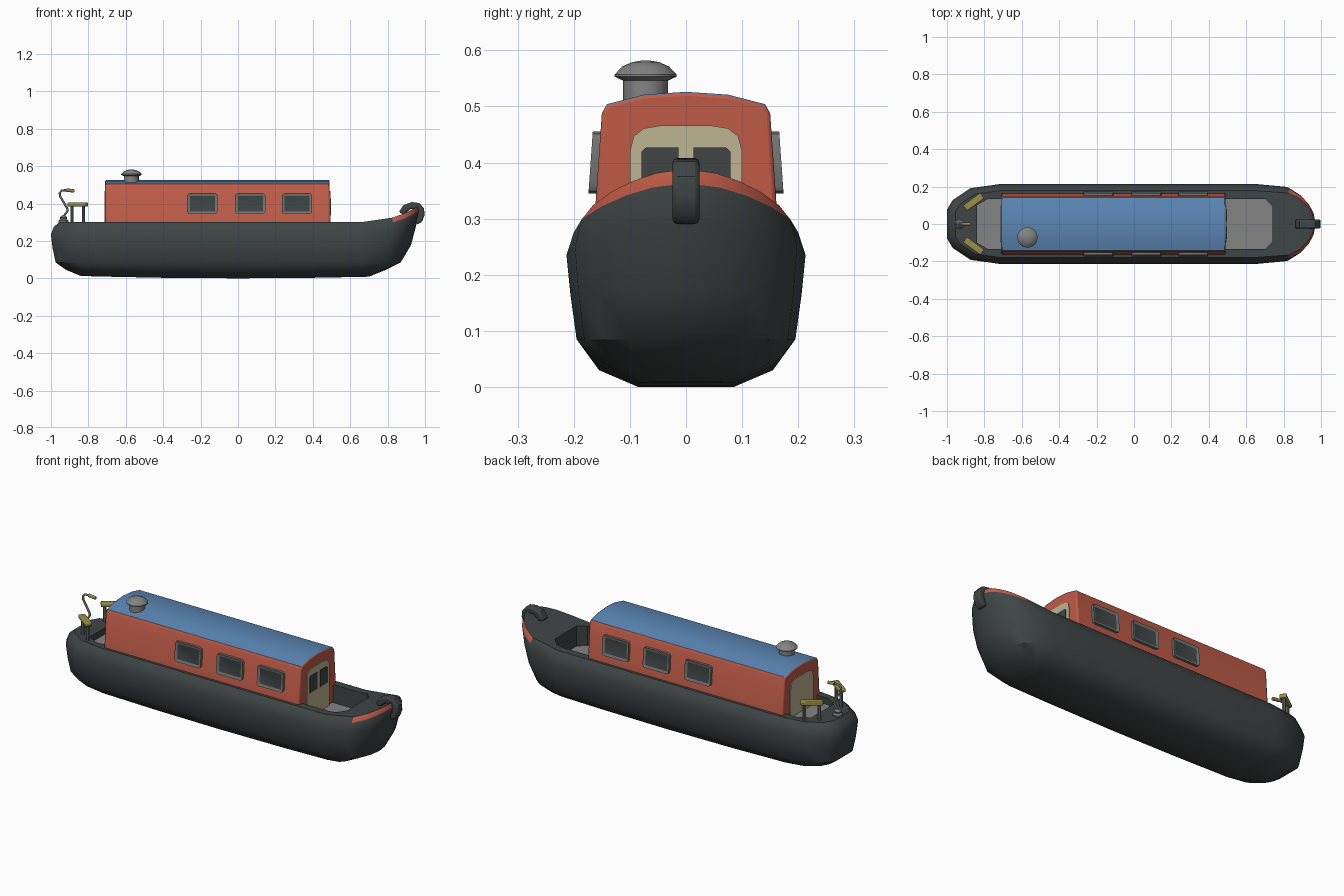
import bpy, bmesh, math
from mathutils import Vector as V

if "Cube" in bpy.data.objects:
    bpy.data.objects.remove(bpy.data.objects["Cube"])


def material(name, rgb):
    m = bpy.data.materials.new(name)
    m.diffuse_color = (*rgb, 1)
    m.use_nodes = True
    m.node_tree.nodes["Principled BSDF"].inputs["Base Color"].default_value = m.diffuse_color
    return m


DARK = material("dark hull grey", (0.050, 0.060, 0.060))
RED = material("brick red", (0.52, 0.105, 0.064))
BLUE = material("roof blue", (0.105, 0.24, 0.46))
FLOOR = material("floor grey", (0.23, 0.23, 0.23))
METAL = material("metal grey", (0.17, 0.18, 0.18))
CREAM = material("cream", (0.52, 0.46, 0.29))
OLIVE = material("olive yellow", (0.32, 0.28, 0.065))


def finish(name, bm, *mats, angle=35, bevel=0):
    bmesh.ops.recalc_face_normals(bm, faces=bm.faces)
    me = bpy.data.meshes.new(name)
    bm.to_mesh(me)
    bm.free()
    ob = bpy.data.objects.new(name, me)
    bpy.context.collection.objects.link(ob)
    for m in mats:
        me.materials.append(m)
    if bevel:
        b = ob.modifiers.new("bevel", 'BEVEL')
        b.width, b.segments, b.limit_method = bevel, 2, 'ANGLE'
        b.angle_limit = math.radians(50)
    smooth(ob, angle)
    return ob


def smooth(ob, angle=35):
    bpy.ops.object.select_all(action='DESELECT')
    ob.select_set(True)
    bpy.context.view_layer.objects.active = ob
    bpy.ops.object.shade_smooth_by_angle(angle=math.radians(angle))


def prism_bm(pts, vec):
    bm = bmesh.new()
    f = bm.faces.new([bm.verts.new(p) for p in pts])
    ext = bmesh.ops.extrude_face_region(bm, geom=[f], use_keep_orig=True)["geom"]
    bmesh.ops.translate(bm, vec=vec, verts=[g for g in ext if isinstance(g, bmesh.types.BMVert)])
    bmesh.ops.recalc_face_normals(bm, faces=bm.faces)
    return bm


def prism(name, pts, vec, mat, **kw):
    return finish(name, prism_bm(pts, vec), mat, **kw)


def mirrored(half):
    """Close a half outline (a, b>0) into a full one."""
    return half + [(a, -b) for a, b in reversed(half) if b > 1e-6]


def lathe(name, prof, x, y, mat, n=16):
    bm = bmesh.new()
    rings = [[bm.verts.new((x + r * math.cos(k * math.tau / n), y + r * math.sin(k * math.tau / n), z))
              for k in range(n)] for r, z in prof]
    for a, b in zip(rings, rings[1:]):
        for k in range(n):
            bm.faces.new((a[k], a[k - 1], b[k - 1], b[k]))
    bm.faces.new(rings[0])
    bm.faces.new(rings[-1])
    return finish(name, bm, mat)


def tube(name, pts, r, mat):
    cu = bpy.data.curves.new(name, 'CURVE')
    cu.dimensions, cu.bevel_depth, cu.bevel_resolution, cu.use_fill_caps = '3D', r, 2, True
    s = cu.splines.new('POLY')
    s.points.add(len(pts) - 1)
    for p, co in zip(s.points, pts):
        p.co = (*co, 1)
    cu.materials.append(mat)
    ob = bpy.data.objects.new(name, cu)
    bpy.context.collection.objects.link(ob)
    bpy.ops.object.select_all(action='DESELECT')
    ob.select_set(True)
    bpy.context.view_layer.objects.active = ob
    bpy.ops.object.convert(target='MESH')
    smooth(ob, 50)


# Hull: stacked waterlines (z, half width, stern x, bow x, share of bow rise)
LEVELS = [(0.000, 0.085, -0.84, 0.70, 0), (0.03, 0.155, -0.92, 0.78, 0),
          (0.085, 0.195, -0.975, 0.87, 0), (0.165, 0.206, -0.992, 0.925, 0.2),
          (0.235, 0.213, -1.0, 0.955, 0.7), (0.275, 0.20, -0.985, 0.972, 0.95),
          (0.30, 0.178, -0.955, 0.966, 1)]
STERN = [(0, 0), (0, 0.36), (0.11, 0.6), (0.45, 0.9), (1, 1)]
BOW = [(1, 1), (0.46, 0.93), (0.25, 0.75), (0.12, 0.53), (0.04, 0.3), (0, 0)]
bm = bmesh.new()
rings = []
for z, w, xs, xb, k in LEVELS:
    half = [(xs + f * (-0.72 - xs), w * g) for f, g in STERN]
    half += [(x, w) for x in (-0.4, 0, 0.4)]
    half += [(xb + f * (0.66 - xb), w * g) for f, g in BOW]
    ring = half + [(x, -y) for x, y in half[-2:0:-1]]
    rings.append([bm.verts.new((x, y, z + 0.085 * k * max(0, (x - 0.62) / 0.34) ** 2.5
                                + (0.018 * x * x if z < 0.05 else 0))) for x, y in ring])
n, h = len(rings[0]), len(half)
for l, (a, b) in enumerate(zip(rings, rings[1:])):
    for i in range(n):
        j = (i + 1) % n
        f = bm.faces.new((a[i], a[j], b[j], b[i]))
        bow = h - 5 <= i and j <= n - (h - 5)          # painted bow flash
        f.material_index = int(l == len(LEVELS) - 2 and bow and j != 0)
for r in (rings[0], rings[-1]):                        # bottom and deck strips
    bm.faces.new((r[0], r[1], r[-1]))
    bm.faces.new((r[h - 1], r[h - 2], r[h]))
    for i in range(1, h - 2):
        bm.faces.new((r[i], r[i + 1], r[n - i - 1], r[n - i]))
hull = finish("hull", bm, DARK, RED)

# Wells cut in the deck, with floors
for name, half, z in (("front_well", [(0.45, 0.135), (0.70, 0.135), (0.74, 0.095)], 0.20),
                      ("stern_well", [(-0.66, 0.135), (-0.78, 0.135), (-0.84, 0.10)], 0.265)):
    pts = mirrored(half)
    cut = prism(name + "_cutter", [(x, y, z - 0.01) for x, y in pts], (0, 0, 0.3), DARK)
    cut.hide_render = True
    mod = hull.modifiers.new("cut", 'BOOLEAN')
    mod.operation, mod.solver, mod.object = 'DIFFERENCE', 'EXACT', cut
    bpy.context.view_layer.objects.active = hull
    bpy.ops.object.modifier_apply(modifier=mod.name)
    bpy.data.objects.remove(cut)
    prism(name + "_floor", [(x, y, z - 0.012) for x, y in pts], (0, 0, 0.012), FLOOR)
smooth(hull, 40)

# Bow fender strip
outer = [(0.86, 0.355), (0.885, 0.392), (0.93, 0.408), (0.97, 0.402), (0.994, 0.375),
         (0.998, 0.34), (0.985, 0.305), (0.962, 0.288)]
inner = [(0.945, 0.30), (0.962, 0.34), (0.952, 0.368), (0.925, 0.373), (0.885, 0.34)]
prism("bow_fender", [(x, -0.024, z) for x, z in outer + inner], (0, 0.048, 0), DARK, bevel=0.008)

# Cabin with arched roof
prof = mirrored([(0.526, 0), (0.521, 0.075), (0.504, 0.141), (0.488, 0.150), (0.20, 0.170)])
bm = prism_bm([(-0.71, y, z) for z, y in prof], (1.2, 0, 0))
for f in bm.faces:
    f.material_index = int(f.normal.z > 0.8)
finish("cabin", bm, RED, BLUE, bevel=0.007)

# Cabin doors at both ends, glazed at the front
for name, x, d, z0 in (("front_door", 0.488, 1, 0.20), ("stern_door", -0.708, -1, 0.266)):
    door = mirrored([(0.466, 0.045), (0.461, 0.075), (0.447, 0.093), (0.42, 0.10), (z0, 0.10)])
    prism(name, [(x, y, z) for z, y in door], (d * 0.006, 0, 0), CREAM)
for s in (-1, 1):
    pane = [(0.013, 0.335), (0.079, 0.335), (0.079, 0.42), (0.071, 0.427), (0.013, 0.427)]
    prism("door_pane", [(0.49, s * y, z) for y, z in pane], (0.007, 0, 0), DARK)

# Side windows: rounded frames with recessed glass
c = 0.012
for s in (-1, 1):
    for cx in (-0.19, 0.066, 0.316):
        pts = []
        for sx, sz in ((1, 1), (-1, 1), (-1, -1), (1, -1)):
            corner = [(0.08, 0.055 - c), (0.076, 0.051), (0.08 - c, 0.055)]
            for u, v in (corner if sx * sz > 0 else corner[::-1]):
                u, v = sx * u, sz * v
                pts.append((cx + u, s * (0.153 - 0.07 * v), 0.40 + v))
        bm = prism_bm(pts, (0, s * 0.017, 0))
        face = max(bm.faces, key=lambda f: f.calc_center_median().y * s)
        bmesh.ops.inset_individual(bm, faces=[face], thickness=0.014, depth=-0.005)
        face.material_index = 1
        finish("side_window", bm, METAL, DARK)

# Chimney with domed cap
lathe("chimney", [(0.04, 0.50), (0.04, 0.546), (0.055, 0.553), (0.055, 0.557), (0.042, 0.571),
                  (0.024, 0.579), (0.006, 0.582)], -0.57, -0.072, FLOOR)

# Stern seats on posts
a = math.radians(36)
for s in (-1, 1):
    u, w = V((math.cos(a), s * math.sin(a), 0)), V((-math.sin(a), s * math.cos(a), 0))
    mid = V((-0.857, s * 0.118, 0.384))
    prism("stern_seat", [mid + u * i * 0.057 + w * j * 0.018
                         for i, j in ((1, 1), (-1, 1), (-1, -1), (1, -1))], (0, 0, 0.021), OLIVE, bevel=0.005)
    for k in (-0.038, 0.038):
        p = mid + u * k
        lathe("seat_post", [(0.009, 0.26), (0.009, 0.386)], p.x, p.y, METAL, 8)

# Tiller: boss, swan neck and handle
lathe("tiller_boss", [(0.026, 0.29), (0.026, 0.308), (0.017, 0.316), (0.02, 0.325), (0.008, 0.336)],
      -0.933, 0, METAL, 12)
tube("tiller_neck", [(-0.933, 0, 0.31), (-0.93, 0, 0.335), (-0.91, 0, 0.362), (-0.915, 0, 0.378),
                     (-0.952, 0, 0.44), (-0.953, 0, 0.457), (-0.942, 0, 0.47), (-0.905, 0, 0.472)], 0.006, METAL)
tube("tiller_handle", [(-0.917, 0, 0.472), (-0.875, 0, 0.467)], 0.009, OLIVE)
